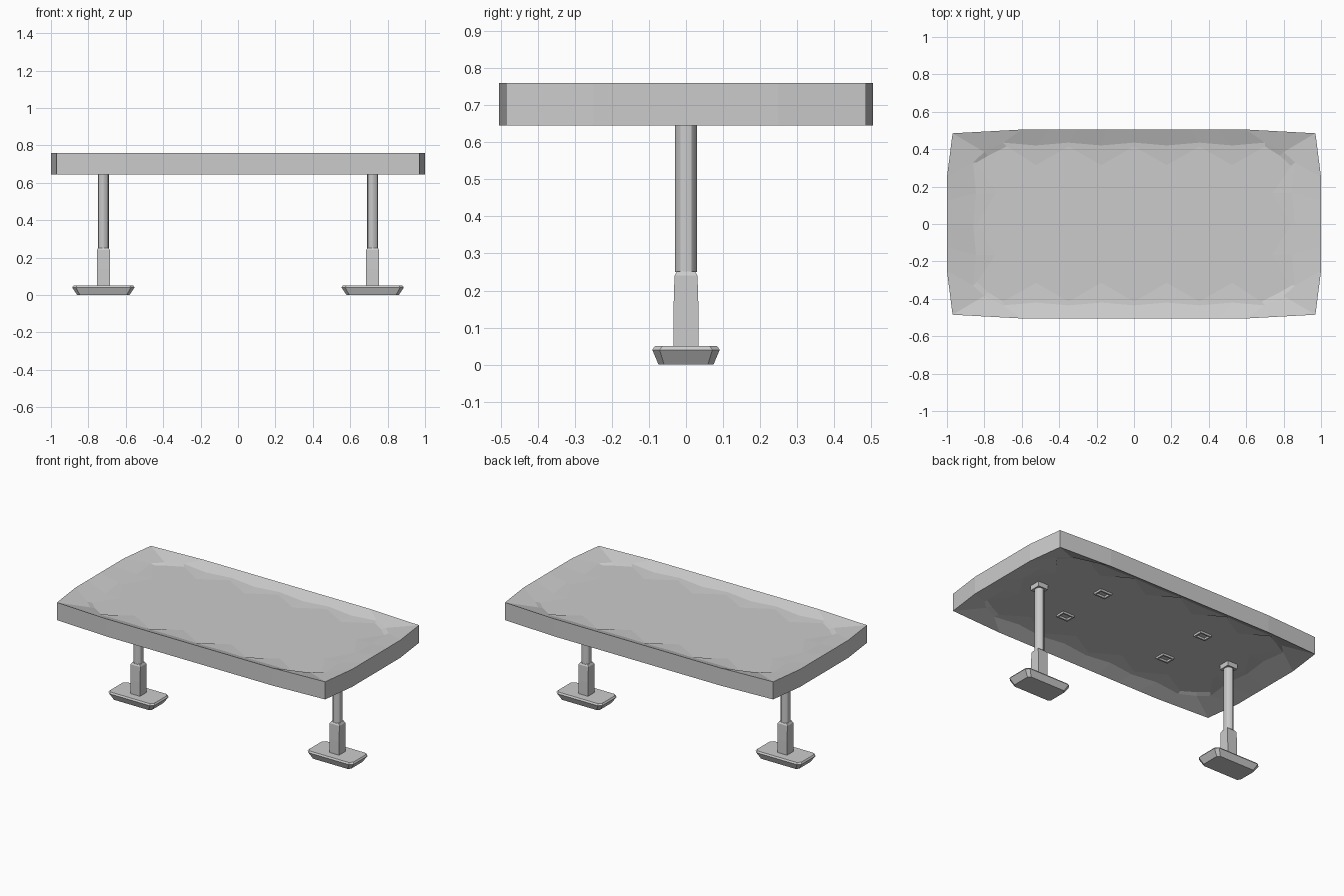
import bpy
import bmesh
from mathutils import Vector

cube = bpy.data.objects.get("Cube")
if cube:
    bpy.data.objects.remove(cube)

grey = bpy.data.materials.new("plain grey")
grey.use_nodes = True
GREY = (0.6, 0.6, 0.6, 1)
grey.diffuse_color = GREY
grey.node_tree.nodes["Principled BSDF"].inputs["Base Color"].default_value = GREY


def loft(name, rings, closed=False):
    """Skin equal rings of points, capping the ends unless closed on itself."""
    bm = bmesh.new()
    loops = [[bm.verts.new(p) for p in ring] for ring in rings]
    pairs = list(zip(loops, loops[1:]))
    if closed:
        pairs.append((loops[-1], loops[0]))
    for a, b in pairs:
        for i in range(len(a)):
            j = (i + 1) % len(a)
            bm.faces.new((a[i], a[j], b[j], b[i]))
    if not closed:
        bm.faces.new(loops[0][::-1])
        bm.faces.new(loops[-1])
    bmesh.ops.recalc_face_normals(bm, faces=bm.faces)
    mesh = bpy.data.meshes.new(name)
    bm.to_mesh(mesh)
    bm.free()
    mesh.materials.append(grey)
    obj = bpy.data.objects.new(name, mesh)
    bpy.context.collection.objects.link(obj)
    return obj


def rect(cx, cy, z, hx, hy, cut=0):
    """Rectangle ring, with chamfered corners if cut is given."""
    pts = []
    for sx, sy in ((1, 1), (-1, 1), (-1, -1), (1, -1)):
        if cut:
            pair = [(hx, hy - cut), (hx - cut, hy)]
            if sx * sy < 0:
                pair.reverse()
        else:
            pair = [(hx, hy)]
        pts += [Vector((cx + sx * x, cy + sy * y, z)) for x, y in pair]
    return pts


def outline(side, corner, end):
    """Twelve-point symmetric outline, its long and short sides subdivided."""
    quarter = [Vector(p) for p in (side, corner, end)]
    flip = lambda pts, sx, sy: [Vector((p.x * sx, p.y * sy)) for p in pts]
    pts = (quarter + flip(quarter[::-1], -1, 1)
           + flip(quarter, -1, -1) + flip(quarter[::-1], 1, -1))
    steps = (1, 1, 8, 1, 1, 4) * 2
    ring = []
    for i, n in enumerate(steps):
        a, b = pts[i], pts[(i + 1) % len(pts)]
        ring += [(a.lerp(b, k / n), k % 2 == 1, n) for k in range(n)]
    return ring


# Table top: bowed outline, rim sloping inward, scalloped recessed panel
outer = outline((1, 0.25), (0.97, 0.485), (0.6, 0.505))
inner = outline((0.86, 0.33), (0.8, 0.385), (0.7, 0.435))


def scallop(inset, even, odd, z, dip):
    ring = []
    for p, is_odd, n in inner:
        d = odd if is_odd else even
        x = p.x - (d if p.x > 0 else -d) * (n != 8)
        y = p.y - (d if p.y > 0 else -d) * (n != 4)
        ring.append(Vector((x, y, z + (dip if is_odd else 0))))
    return ring


def level(z):
    return [Vector((p.x, p.y, z)) for p, _, _ in outer]


loft("table_top", [
    scallop(0, 0.02, 0.12, 0.695, 0),
    scallop(0, 0, 0.015, 0.685, 0.006),
    level(0.645), level(0.76),
    scallop(0, 0, 0.015, 0.735, -0.006),
    scallop(0, 0.02, 0.12, 0.727, 0)])

# Pedestal legs, one at each end
for side, sx in (("left", 1), ("right", -1)):
    x = 0.72 * sx
    loft(side + "_foot", [
        rect(x, 0, 0, 0.14, 0.074, 0.015),
        rect(x, 0, 0.04, 0.167, 0.091, 0.02),
        rect(x, 0, 0.05, 0.16, 0.084, 0.02)])
    loft(side + "_lower_leg", [
        rect(x, 0, 0.045, 0.035, 0.034),
        rect(x, 0, 0.14, 0.035, 0.034),
        rect(x, 0, 0.24, 0.035, 0.031),
        rect(x, 0, 0.252, 0.028, 0.024)])
    bpy.ops.mesh.primitive_cylinder_add(
        vertices=12, radius=0.029, depth=0.45, location=(x, 0, 0.475))
    pole = bpy.context.object
    pole.name = side + "_pole"
    pole.data.materials.append(grey)
    bpy.ops.object.shade_smooth_by_angle()
    loft(side + "_top_bracket", [
        rect(x, 0, 0.664, 0.036, 0.036),
        rect(x, 0, 0.7, 0.036, 0.036)])

    # Small open frames on the underside
    for end, sy in (("front", -1), ("back", 1)):
        cx, cy = 0.38 * sx, 0.17 * sy
        loft(f"{side}_{end}_underside_frame", [
            rect(cx, cy, 0.7, 0.042, 0.032),
            rect(cx, cy, 0.682, 0.042, 0.032),
            rect(cx, cy, 0.682, 0.032, 0.022),
            rect(cx, cy, 0.7, 0.032, 0.022)], closed=True)
